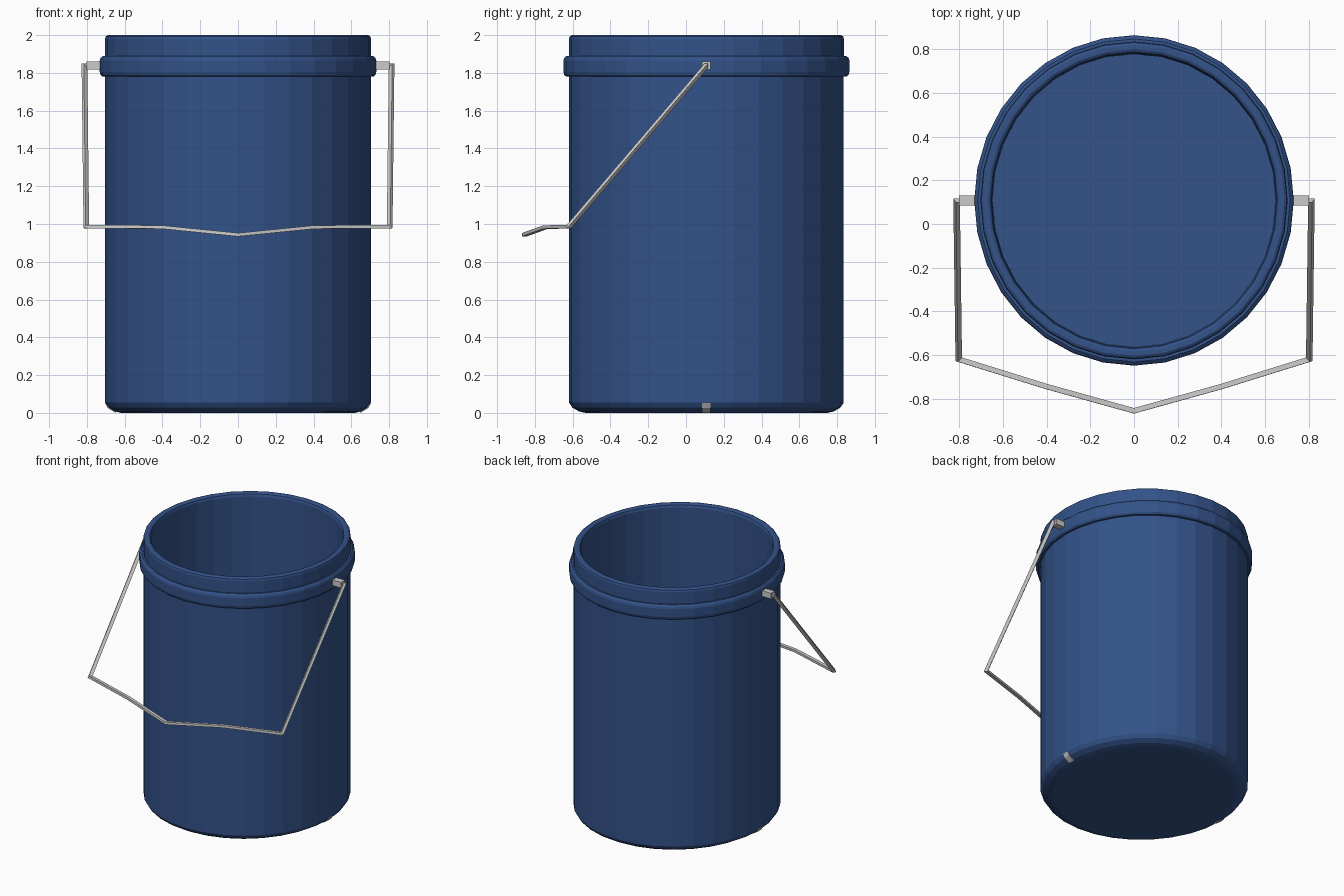
import bpy, bmesh, math
from mathutils import Vector

if "Cube" in bpy.data.objects:
    bpy.data.objects.remove(bpy.data.objects["Cube"])

CY = 0.108  # bucket axis in y
blue = bpy.data.materials.new("blue_plastic")
blue.diffuse_color = (0.033, 0.085, 0.25, 1)
blue.use_nodes = True
blue.node_tree.nodes["Principled BSDF"].inputs["Base Color"].default_value = blue.diffuse_color


def loft(name, rings, mat=None):
    """Skin a list of equal-length rings and cap both ends."""
    bm = bmesh.new()
    vs = [[bm.verts.new(p) for p in r] for r in rings]
    n = len(vs[0])
    for a, b in zip(vs, vs[1:]):
        for i in range(n):
            j = (i + 1) % n
            bm.faces.new((a[i], a[j], b[j], b[i]))
    bm.faces.new(vs[0][::-1])
    bm.faces.new(vs[-1])
    bmesh.ops.recalc_face_normals(bm, faces=bm.faces)
    me = bpy.data.meshes.new(name)
    bm.to_mesh(me)
    bm.free()
    ob = bpy.data.objects.new(name, me)
    bpy.context.collection.objects.link(ob)
    if mat:
        me.materials.append(mat)
    return ob


# Bucket: 32-sided turned shell, slightly narrower in x
SX, N = 0.967, 32
profile = [(0.64, 0), (0.675, 0.008), (0.71, 0.028), (0.727, 0.055),
           (0.727, 1.78), (0.742, 1.78), (0.753, 1.79), (0.757, 1.805),
           (0.757, 1.865), (0.752, 1.88), (0.74, 1.89), (0.728, 1.89),
           (0.728, 1.98), (0.724, 1.993), (0.712, 2.0), (0.692, 2.0),
           (0.68, 1.993), (0.674, 1.975), (0.67, 0.05)]
rings = [[(r * SX * math.cos(math.tau * i / N),
           CY + r * math.sin(math.tau * i / N), z) for i in range(N)]
         for r, z in profile]
loft("bucket", rings, blue)

# Pivot lugs on the band and small tabs wrapped round the bottom edge
tab = [(0.645, -0.0), (0.655, 0.004), (0.69, 0.026), (0.705, 0.052), (0.66, 0.052)]
for side, s in (("right", 1), ("left", -1)):
    lug = [(y, z) for y, z in ((-0.023, 1.817), (0.023, 1.817),
                               (0.023, 1.86), (-0.023, 1.86))]
    loft("pivot_lug_" + side,
         [[(s * x, CY + y, z) for y, z in lug] for x in (0.70, 0.803)])
    loft("bottom_tab_" + side,
         [[(s * x, CY + y, z) for x, z in tab] for y in (-0.023, 0.023)])

# Wire handle: square section mitred along a mirrored path
half = [(0.785, CY, 1.839), (0.813, CY, 1.839), (0.803, -0.62, 0.986),
        (0.40, -0.745, 0.983), (0, -0.856, 0.943)]
path = [Vector(p) for p in half]
path += [Vector((-p.x, p.y, p.z)) for p in path[-2::-1]]
dirs = [(b - a).normalized() for a, b in zip(path, path[1:])]
u = Vector((0, 1, 0))
v = dirs[0].cross(u)
ring = [path[0] + u * a * 0.009 + v * b * 0.012
        for a, b in ((-1, -1), (1, -1), (1, 1), (-1, 1))]
wire = [ring]
for k, d in enumerate(dirs):
    nrm = (d + dirs[k + 1]).normalized() if k + 1 < len(dirs) else d
    ring = [p + d * ((path[k + 1] - p).dot(nrm) / d.dot(nrm)) for p in ring]
    wire.append(ring)
loft("handle", wire)
